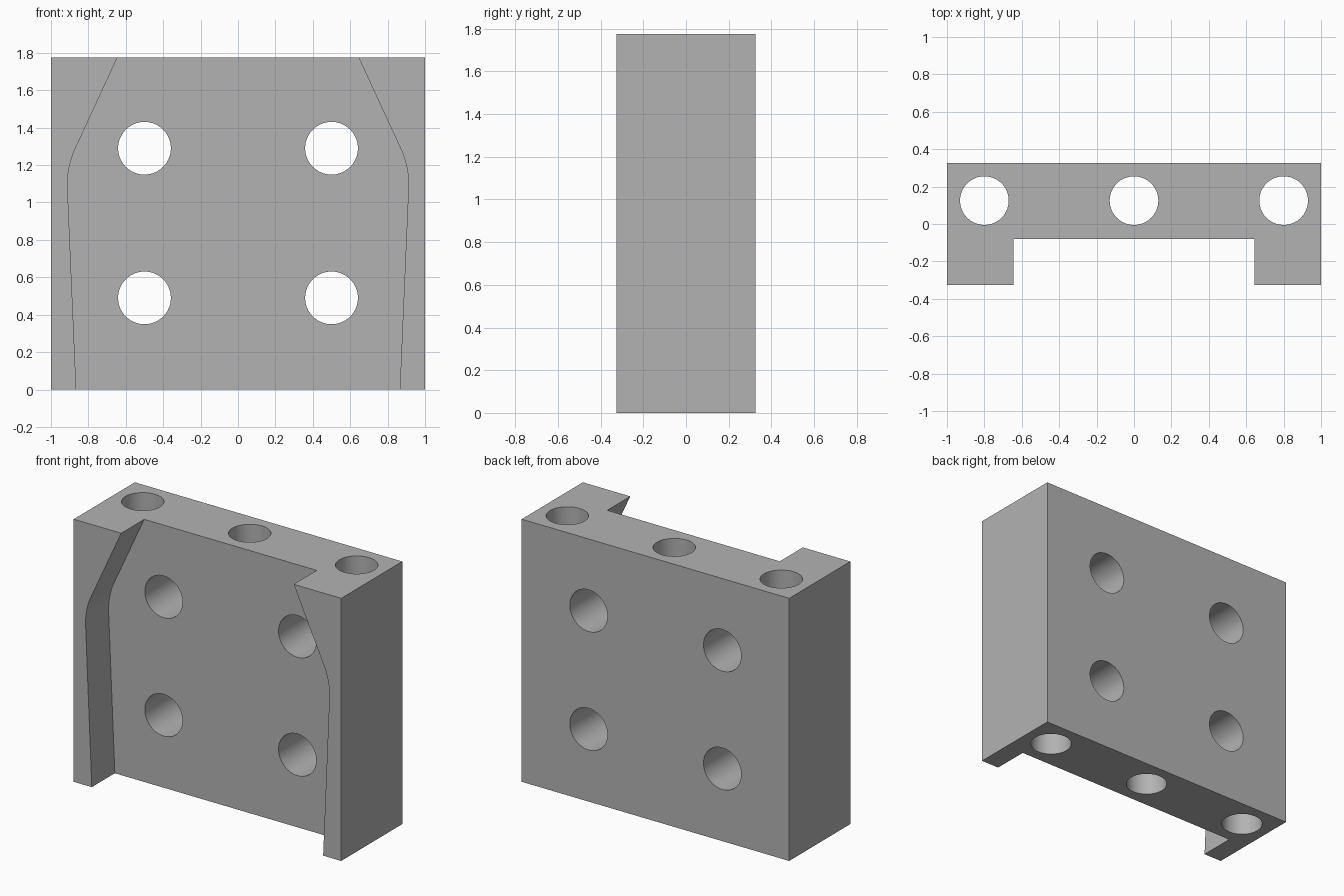
import bpy
import bmesh
import math
from mathutils import Vector

default = bpy.data.objects.get("Cube")
if default:
    bpy.data.objects.remove(default, do_unlink=True)

HEIGHT, HALF_W, HALF_D = 1.775, 1.0, 0.326
PLATE_FRONT = -0.08

grey = bpy.data.materials.new("plain grey")
grey.use_nodes = True
colour = (0.45, 0.45, 0.45, 1)
grey.diffuse_color = colour
grey.node_tree.nodes["Principled BSDF"].inputs["Base Color"].default_value = colour


def make_object(name, bm):
    bmesh.ops.recalc_face_normals(bm, faces=bm.faces)
    mesh = bpy.data.meshes.new(name)
    bm.to_mesh(mesh)
    bm.free()
    mesh.materials.append(grey)
    obj = bpy.data.objects.new(name, mesh)
    bpy.context.collection.objects.link(obj)
    return obj


def prism(name, profile, y0, y1):
    """Extrude an (x, z) outline along y."""
    bm = bmesh.new()
    face = bm.faces.new([bm.verts.new((x, y0, z)) for x, z in profile])
    side = bmesh.ops.extrude_face_region(bm, geom=[face])["geom"]
    verts = [v for v in side if isinstance(v, bmesh.types.BMVert)]
    bmesh.ops.translate(bm, verts=verts, vec=(0, y1 - y0, 0))
    return make_object(name, bm)


def drill(name, location, radius, length, tilt=0):
    bm = bmesh.new()
    bmesh.ops.create_cone(bm, cap_ends=True, segments=64, radius1=radius,
                          radius2=radius, depth=length)
    obj = make_object(name, bm)
    obj.location = location
    obj.rotation_euler.x = tilt
    return obj


def fillet(before, corner, after, size, steps=10):
    """Round a corner with a short curve tangent to both edges."""
    a = corner + (before - corner).normalized() * size
    b = corner + (after - corner).normalized() * size
    return [a * (1 - t) ** 2 + corner * 2 * t * (1 - t) + b * t * t
            for t in (i / steps for i in range(steps + 1))]


# Solid block
body = prism("mounting_block", [(-HALF_W, 0), (HALF_W, 0), (HALF_W, HEIGHT),
                                (-HALF_W, HEIGHT)], -HALF_D, HALF_D)

# Front recess between the two cheeks, run past both ends of the block
top, corner, foot = Vector((0.645, HEIGHT)), Vector((0.916, 1.187)), Vector((0.865, 0))
above = top + (top - corner) * 0.2
below = foot + (foot - corner) * 0.2
right_edge = [below] + fillet(foot, corner, top, 0.11) + [above]
outline = [(p.x, p.y) for p in right_edge] + [(-p.x, p.y) for p in reversed(right_edge)]
cutters = [prism("recess_cutter", outline, -HALF_D - 0.2, PLATE_FRONT)]

# Vertical bores and front-to-back bolt holes
for x in (-0.8, 0, 0.8):
    cutters.append(drill("vertical_bore_cutter", (x, 0.125, HEIGHT / 2), 0.13, HEIGHT + 0.4))
for x in (-0.5, 0.5):
    for z in (0.49, 1.29):
        cutters.append(drill("bolt_hole_cutter", (x, 0, z), 0.141, 1.2, math.pi / 2))

for cutter in cutters:
    cutter.hide_render = True
    mod = body.modifiers.new(cutter.name, "BOOLEAN")
    mod.operation = "DIFFERENCE"
    mod.solver = "EXACT"
    mod.object = cutter

# Bake the cuts, then drop the cutters
bpy.context.view_layer.update()
graph = bpy.context.evaluated_depsgraph_get()
finished = bpy.data.meshes.new_from_object(body.evaluated_get(graph))
body.modifiers.clear()
body.data = finished
body.data.materials.clear()
body.data.materials.append(grey)
for poly in body.data.polygons:
    poly.material_index = 0
for cutter in cutters:
    bpy.data.objects.remove(cutter, do_unlink=True)

# Smooth bores and fillets, sharp edges elsewhere
bpy.ops.object.select_all(action="DESELECT")
body.select_set(True)
bpy.context.view_layer.objects.active = body
bpy.ops.object.shade_smooth_by_angle(angle=math.radians(20))
